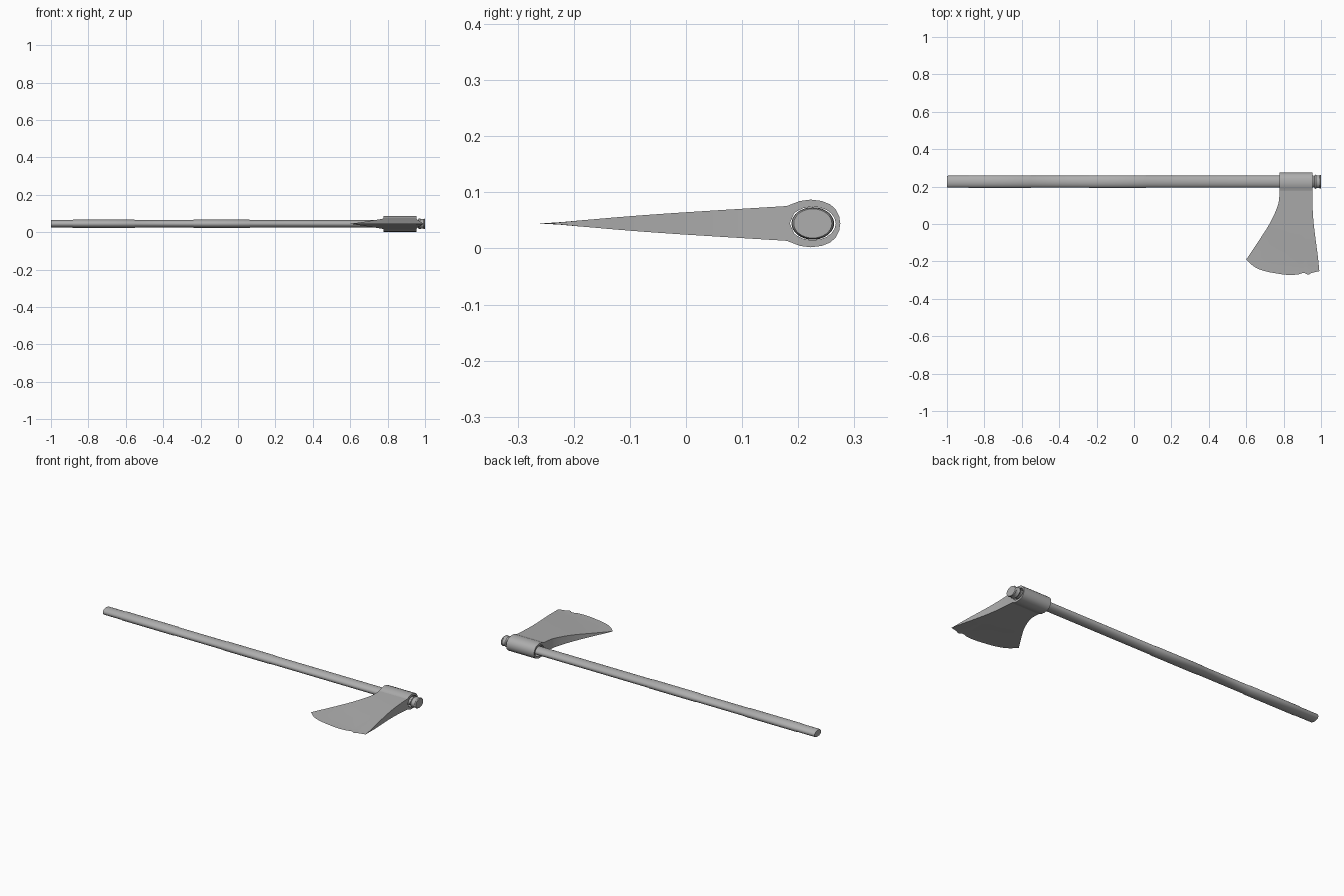
import bpy, bmesh, math
from mathutils import Vector

if "Cube" in bpy.data.objects:
    bpy.data.objects.remove(bpy.data.objects["Cube"])

CY, CZ = 0.226, 0.0445   # axis of the handle and socket

grey = bpy.data.materials.new("plain_grey")
grey.use_nodes = True
grey.diffuse_color = (0.42, 0.42, 0.42, 1)
grey.node_tree.nodes["Principled BSDF"].inputs["Base Color"].default_value = grey.diffuse_color


def finish(name, bm, angle):
    bmesh.ops.remove_doubles(bm, verts=bm.verts, dist=0.0002)
    bmesh.ops.recalc_face_normals(bm, faces=bm.faces)
    mesh = bpy.data.meshes.new(name)
    bm.to_mesh(mesh)
    bm.free()
    mesh.materials.append(grey)
    obj = bpy.data.objects.new(name, mesh)
    bpy.context.collection.objects.link(obj)
    bpy.ops.object.select_all(action="DESELECT")
    bpy.context.view_layer.objects.active = obj
    obj.select_set(True)
    bpy.ops.object.shade_smooth_by_angle(angle=math.radians(angle))
    return obj


def bridge(bm, a, b):
    n = len(a)
    for i in range(n):
        j = (i + 1) % n
        bm.faces.new((a[i], a[j], b[j], b[i]))


def oval_rod(name, stations, sides=32):
    """Loft ovals along x; each station is (x, y radius, z radius)."""
    bm = bmesh.new()
    rings = []
    for x, ry, rz in stations:
        angles = [math.tau * i / sides for i in range(sides)]
        rings.append([bm.verts.new((x, CY + ry * math.cos(a), CZ + rz * math.sin(a))) for a in angles])
    for a, b in zip(rings, rings[1:]):
        bridge(bm, a, b)
    bm.faces.new(rings[0])
    bm.faces.new(rings[-1])
    return finish(name, bm, 35)


def sample(points, t):
    """Smooth interpolation along a short list of 2D points."""
    s = t * (len(points) - 1)
    i = min(int(s), len(points) - 2)
    f = s - i
    p = [Vector(points[max(0, min(len(points) - 1, i + k))]) for k in (-1, 0, 1, 2)]
    return 0.5 * (2 * p[1] + (p[2] - p[0]) * f + (2 * p[0] - 5 * p[1] + 4 * p[2] - p[3]) * f ** 2
                  + (3 * p[1] - p[0] - 3 * p[2] + p[3]) * f ** 3)


# Handle with two slightly thicker grip bands
thin, thick = (0.032, 0.0205), (0.0335, 0.0225)
stations = [(-1.0, 0.030, 0.0185), (-0.995, *thin), (-0.885, *thin), (-0.88, *thick), (-0.555, *thick),
            (-0.55, *thin), (-0.24, *thin), (-0.235, *thick), (0.06, *thick), (0.065, *thin), (0.96, *thin)]
oval_rod("handle", stations)

# Flared end knob that holds the head on
oval_rod("end_knob", [(0.93, 0.028, 0.021), (0.962, 0.028, 0.021), (0.966, 0.036, 0.027),
                      (0.972, 0.038, 0.029), (0.978, 0.034, 0.026), (0.992, 0.034, 0.026),
                      (0.995, 0.037, 0.028), (1.0, 0.034, 0.026)])

# Socket: a hollow sleeve with a flattened side that meets the blade
half = [(0.275, 0), (0.273, 0.013), (0.267, 0.025), (0.257, 0.034), (0.242, 0.040), (0.222, 0.0425),
        (0.203, 0.040), (0.190, 0.035), (0.181, 0.0315), (0.172, 0.030), (0.172, 0)]
outline = half + [(y, -z) for y, z in reversed(half[1:-1])]
bm = bmesh.new()
loops = []
for x in (0.777, 0.955):
    outer = [bm.verts.new((x, y, CZ + z)) for y, z in outline]
    inner = []
    for y, z in outline:
        a = math.atan2(z / 0.8, y - CY)
        inner.append(bm.verts.new((x, CY + 0.041 * math.cos(a), CZ + 0.030 * math.sin(a))))
    loops.append((outer, inner))
bridge(bm, loops[0][0], loops[1][0])
bridge(bm, loops[0][1], loops[1][1])
for outer, inner in loops:
    bridge(bm, outer, inner)
finish("socket", bm, 40)

# Blade: a wedge from the socket down to a worn cutting edge
heel = [(0.777, 0.180), (0.775, 0.125), (0.760, 0.075), (0.727, 0.005), (0.680, -0.070), (0.600, -0.190)]
toe = [(0.955, 0.180), (0.955, 0.090), (0.960, 0.010), (0.970, -0.075), (0.982, -0.165), (0.991, -0.252)]
edge = [(0.600, -0.190), (0.645, -0.230), (0.700, -0.252), (0.760, -0.264), (0.820, -0.272), (0.875, -0.270),
        (0.908, -0.261), (0.930, -0.271), (0.950, -0.262), (0.991, -0.252)]
ROWS, COLS = 20, 36


def half_thickness(y):
    if y > -0.19:
        return 0.0085 + (y + 0.19) * 0.0225 / 0.37
    return max(0.0006, 0.0085 * (y + 0.272) / 0.082)


bm = bmesh.new()
sheets = []
for side in (1, -1):
    sheet = []
    for r in range(ROWS + 1):
        t = r / ROWS
        a, b = sample(heel, t), sample(toe, t)
        row = []
        for c in range(COLS + 1):
            u = c / COLS
            p = a.lerp(b, u)
            bow = sample(edge, u) - Vector(edge[0]).lerp(Vector(edge[-1]), u)
            p = p + bow * t ** 3
            z = half_thickness(p.y) * (1 - t ** 6)
            row.append(bm.verts.new((p.x, p.y, CZ + side * z)))
        sheet.append(row)
    for r in range(ROWS):
        for c in range(COLS):
            bm.faces.new((sheet[r][c], sheet[r][c + 1], sheet[r + 1][c + 1], sheet[r + 1][c]))
    sheets.append(sheet)
top, bottom = sheets
for c in (0, COLS):
    for r in range(ROWS):
        bm.faces.new((top[r][c], top[r + 1][c], bottom[r + 1][c], bottom[r][c]))
finish("blade", bm, 35)
